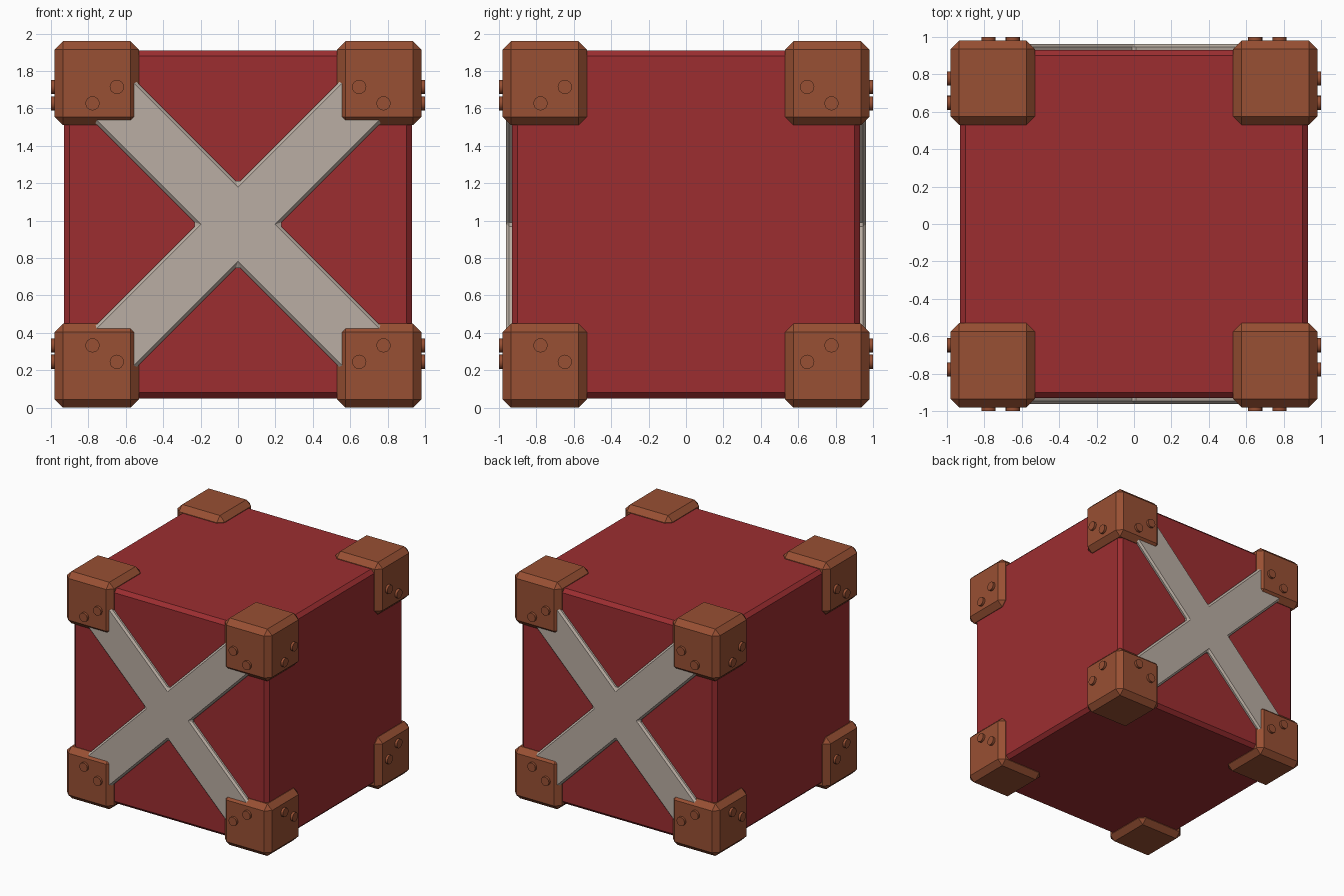
import bpy, bmesh, math
from mathutils import Matrix, Vector

if "Cube" in bpy.data.objects:
    bpy.data.objects.remove(bpy.data.objects["Cube"])

CZ = 0.98  # height of the crate centre


def material(name, rgb):
    m = bpy.data.materials.new(name)
    m.diffuse_color = (*rgb, 1)
    m.use_nodes = True
    m.node_tree.nodes["Principled BSDF"].inputs["Base Color"].default_value = m.diffuse_color
    return m


RED = material("red paint", (0.333, 0.027, 0.030))
GREY = material("pale grey wood", (0.491, 0.423, 0.366))
BROWN = material("brown metal", (0.314, 0.080, 0.033))


def finish(bm, name, mat, bevel=0.0):
    bmesh.ops.recalc_face_normals(bm, faces=bm.faces)
    if bevel:
        bmesh.ops.bevel(bm, geom=bm.edges[:], offset=bevel, segments=1,
                        affect='EDGES', clamp_overlap=True)
    me = bpy.data.meshes.new(name)
    bm.to_mesh(me)
    bm.free()
    me.materials.append(mat)
    ob = bpy.data.objects.new(name, me)
    bpy.context.collection.objects.link(ob)
    return ob


def box(name, centre, size, mat, bevel):
    bm = bmesh.new()
    bmesh.ops.create_cube(bm, size=size, matrix=Matrix.Translation(centre))
    return finish(bm, name, mat, bevel)


def rivet(name, pos, normal):
    bm = bmesh.new()
    rot = Vector(normal).to_track_quat('Z', 'Y').to_matrix().to_4x4()
    bmesh.ops.create_cone(bm, cap_ends=True, segments=16, radius1=0.038,
                          radius2=0.038, depth=0.06,
                          matrix=Matrix.Translation(pos) @ rot)
    ob = finish(bm, name, BROWN)
    for p in ob.data.polygons:
        p.use_smooth = len(p.vertices) == 4
    for e in ob.data.edges:  # keep cap rims sharp
        a, b = (ob.data.vertices[i].co for i in e.vertices)
        e.use_edge_sharp = abs((a - b).dot(Vector(normal))) < 1e-4


def cross_brace(name, side):
    # plus-shaped outline turned 45 degrees, extruded through the face
    w, r = 0.156, 1.1
    outline = []
    for k in range(4):
        turn = Matrix.Rotation(math.radians(45 + 90 * k), 2)
        outline += [turn @ Vector(p) for p in ((r, -w), (r, w), (w, w))]
    bm = bmesh.new()
    face = bm.faces.new([bm.verts.new((p.x, side * 0.90, CZ + p.y)) for p in outline])
    ext = bmesh.ops.extrude_face_region(bm, geom=[face])
    verts = [g for g in ext["geom"] if isinstance(g, bmesh.types.BMVert)]
    bmesh.ops.translate(bm, verts=verts, vec=(0, side * 0.062, 0))
    return finish(bm, name, GREY, 0.016)


# crate body
box("crate_body", (0, 0, CZ), 1.86, RED, 0.03)

# crossed planks on front and back
cross_brace("front_cross_brace", -1)
cross_brace("back_cross_brace", 1)

# corner guards with two rivets on each upright outer face
for sx, nx in ((-1, "left"), (1, "right")):
    for sy, ny in ((-1, "front"), (1, "back")):
        for sz, nz in ((-1, "lower"), (1, "upper")):
            tag = f"{nz}_{ny}_{nx}"
            box("corner_guard_" + tag,
                (sx * 0.755, sy * 0.755, CZ + sz * 0.755), 0.45, BROWN, 0.045)
            for i, (u, v) in enumerate(((0.778, 0.647), (0.648, 0.735))):
                z = CZ + sz * v
                rivet(f"rivet_y_{tag}_{i}", (sx * u, sy * 0.97, z), (0, sy, 0))
                rivet(f"rivet_x_{tag}_{i}", (sx * 0.97, sy * u, z), (sx, 0, 0))
